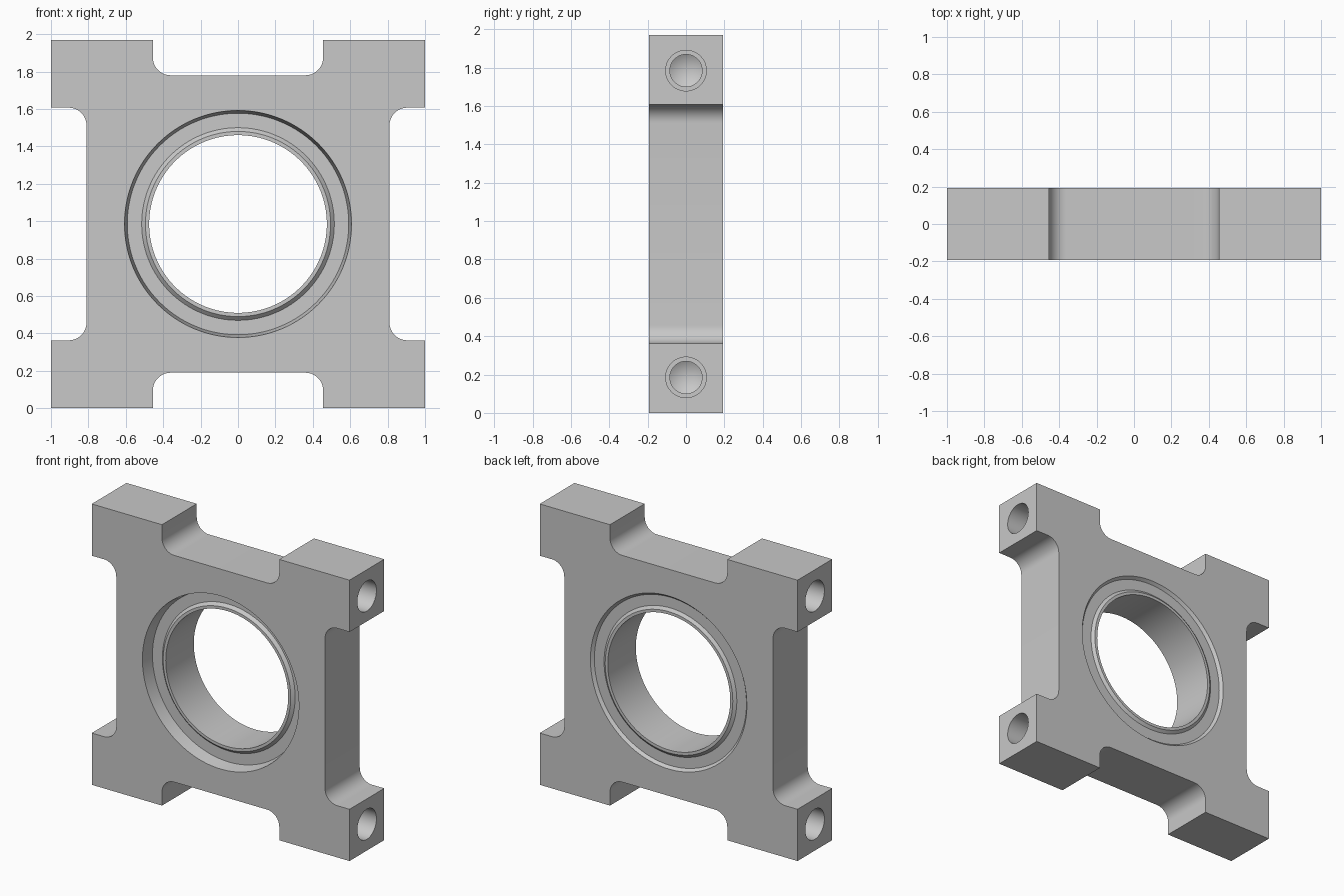
import bpy, bmesh, math
from mathutils import Matrix, Vector

if "Cube" in bpy.data.objects:
    bpy.data.objects.remove(bpy.data.objects["Cube"])

T = 0.1925      # half thickness
H = 1.97        # height
CZ = H / 2
R = 0.095       # inner corner radius

grey = bpy.data.materials.new("light grey")
grey.diffuse_color = (0.58, 0.58, 0.58, 1)
grey.use_nodes = True
grey.node_tree.nodes["Principled BSDF"].inputs["Base Color"].default_value = grey.diffuse_color


def make_object(name, bm):
    bmesh.ops.recalc_face_normals(bm, faces=bm.faces)
    mesh = bpy.data.meshes.new(name)
    bm.to_mesh(mesh)
    bm.free()
    obj = bpy.data.objects.new(name, mesh)
    bpy.context.collection.objects.link(obj)
    mesh.materials.append(grey)
    return obj


def lathe(name, profile, matrix, steps):
    """Revolve (radius, height) points around z, starting and ending on the axis."""
    bm = bmesh.new()
    rings = []
    for r, h in profile:
        if r == 0:
            rings.append([bm.verts.new((0, 0, h))] * steps)
        else:
            rings.append([bm.verts.new((r * math.cos(a), r * math.sin(a), h))
                          for a in (2 * math.pi * i / steps for i in range(steps))])
    for lo, hi in zip(rings, rings[1:]):
        for i in range(steps):
            j = (i + 1) % steps
            corners = list(dict.fromkeys((lo[i], lo[j], hi[j], hi[i])))
            bm.faces.new(corners)
    bm.transform(matrix)
    return make_object(name, bm)


def arc(cx, cz, start, end, n=12):
    return [(cx + R * math.cos(math.radians(start + (end - start) * i / n)),
             cz + R * math.sin(math.radians(start + (end - start) * i / n)))
            for i in range(n + 1)]


# Plate outline: one quarter about the centre, mirrored to the other three
slot_x, slot_z, side_x, side_z = 0.455, 0.795, 0.81, 0.622
quarter = (arc(side_x + R, side_z - R, 180, 90)
           + [(1, side_z), (1, CZ), (slot_x, CZ)]
           + arc(slot_x - R, slot_z + R, 0, -90))
half = quarter + [(-x, z) for x, z in reversed(quarter)]
outline = half + [(x, -z) for x, z in reversed(half)]

bm = bmesh.new()
face = bm.faces.new([bm.verts.new((x, -T, z + CZ)) for x, z in outline])
ext = bmesh.ops.extrude_face_region(bm, geom=[face])
bmesh.ops.translate(bm, vec=(0, 2 * T, 0),
                    verts=[v for v in ext["geom"] if isinstance(v, bmesh.types.BMVert)])
plate = make_object("bearing_plate", bm)

# Central bore: deep stepped recess with lip in front, shallow groove behind
bore_profile = [(0, -0.3), (0.607, -0.3), (0.607, -T), (0.592, -T + 0.09),
                (0.515, -T + 0.09), (0.495, -T + 0.07), (0.475, -T + 0.07),
                (0.475, T - 0.004), (0.495, T - 0.004), (0.515, T - 0.02),
                (0.59, T - 0.02), (0.607, T), (0.607, 0.3), (0, 0.3)]
to_y = Matrix.Translation((0, 0, CZ)) @ Matrix.Rotation(-math.pi / 2, 4, 'X')
cutters = [lathe("bore_cutter", bore_profile, to_y, 128)]

# Blind stepped holes with a drill tip in the outer side faces
hole_profile = [(0, -0.05), (0.106, -0.05), (0.106, 0.2), (0.084, 0.2),
                (0.084, 0.38), (0, 0.43)]
for side in (-1, 1):
    for z in (0.185, H - 0.185):
        m = (Matrix.Translation((side, 0, z))
             @ Matrix.Rotation(-side * math.pi / 2, 4, 'Y'))
        cutters.append(lathe("side_hole_cutter", hole_profile, m, 48))

for c in cutters:
    mod = plate.modifiers.new("cut", 'BOOLEAN')
    mod.operation = 'DIFFERENCE'
    mod.solver = 'EXACT'
    mod.object = c
    c.hide_render = True

# Apply the cuts and remove the cutters
bpy.context.view_layer.update()
cut_mesh = bpy.data.meshes.new_from_object(
    plate.evaluated_get(bpy.context.evaluated_depsgraph_get()))
plate.modifiers.clear()
plate.data = cut_mesh
for c in cutters:
    bpy.data.objects.remove(c)

# Smooth rounded surfaces, keeping the machined edges sharp
bpy.context.view_layer.objects.active = plate
plate.select_set(True)
bpy.ops.object.shade_smooth_by_angle(angle=math.radians(25))
